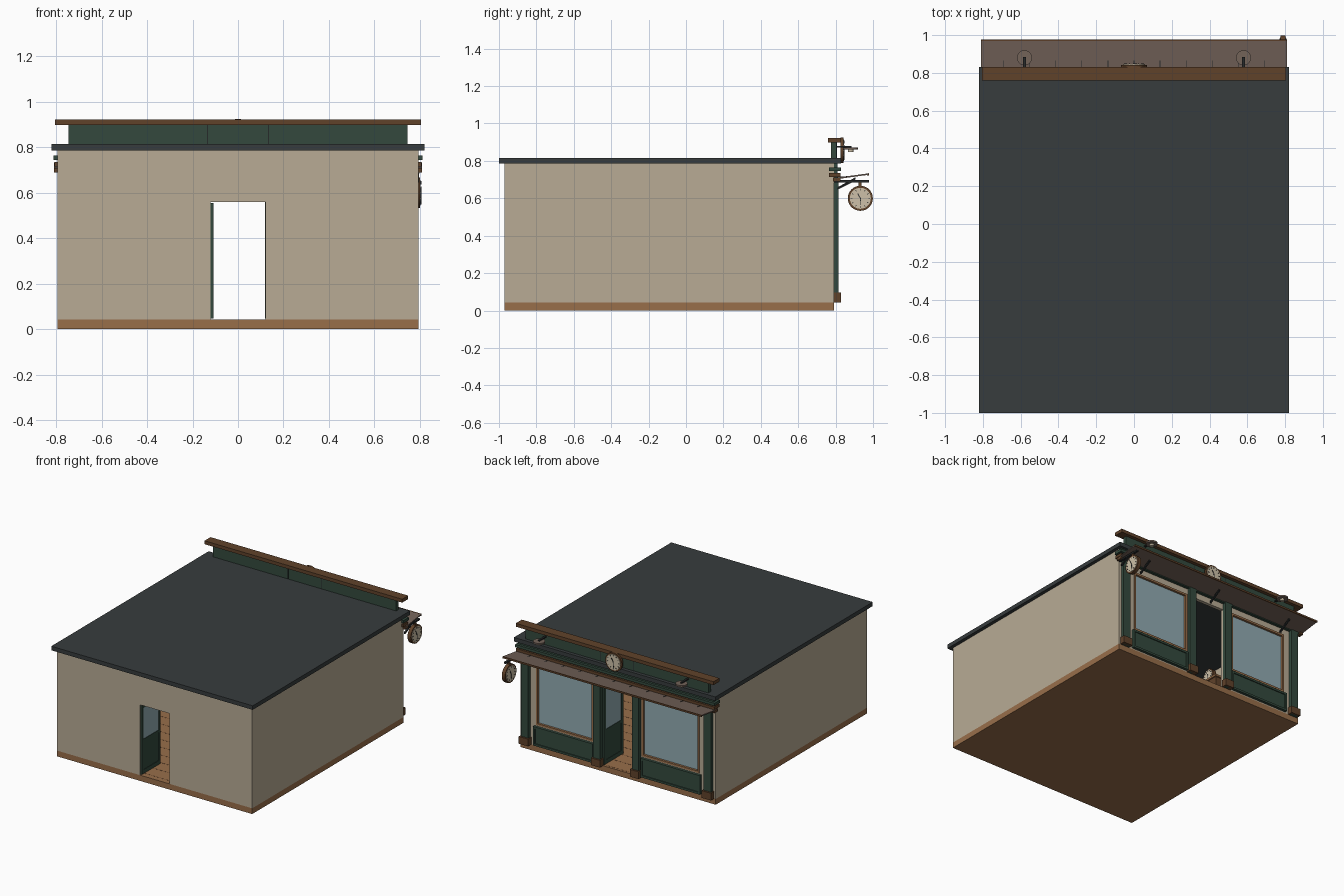
import bpy, bmesh, math
from mathutils import Matrix, Vector

if "Cube" in bpy.data.objects:
    bpy.data.objects.remove(bpy.data.objects["Cube"])


def material(name, *rgb):
    lin = [(c / 255 / 12.92 if c < 11 else ((c / 255 + 0.055) / 1.055) ** 2.4) for c in rgb]
    m = bpy.data.materials.new(name)
    m.use_nodes = True
    m.diffuse_color = (*lin, 1)
    m.node_tree.nodes["Principled BSDF"].inputs["Base Color"].default_value = (*lin, 1)
    return m


plaster = material("cream plaster", 184, 171, 149)
slate = material("slate roof", 55, 60, 61)
wood = material("floor wood", 152, 110, 74)
brown = material("dark brown wood", 96, 66, 42)
green = material("shopfront green", 51, 73, 61)
taupe = material("canopy taupe", 115, 99, 89)
glass = material("pale glass", 146, 171, 178)
iron = material("dark iron", 38, 41, 42)
ivory = material("clock ivory", 205, 192, 168)


def finish(name, bm, mat):
    bmesh.ops.recalc_face_normals(bm, faces=bm.faces)
    me = bpy.data.meshes.new(name)
    bm.to_mesh(me)
    bm.free()
    me.materials.append(mat)
    ob = bpy.data.objects.new(name, me)
    bpy.context.collection.objects.link(ob)
    return ob


def boxes(name, mat, *spans, mirror=False):
    """Each span is x0, x1, y0, y1, z0, z1; mirror repeats it across x."""
    bm = bmesh.new()
    both = list(spans)
    if mirror:
        both += [(-b, -a, *rest) for a, b, *rest in spans]
    for x0, x1, y0, y1, z0, z1 in both:
        m = Matrix.Translation(((x0 + x1) / 2, (y0 + y1) / 2, (z0 + z1) / 2))
        bmesh.ops.create_cube(bm, size=1, matrix=m @ Matrix.Diagonal((x1 - x0, y1 - y0, z1 - z0, 1)))
    return finish(name, bm, mat)


def extrude_x(name, mat, x0, x1, profile):
    """Extrude a y,z profile along x."""
    bm = bmesh.new()
    f = bm.faces.new([bm.verts.new((x0, y, z)) for y, z in profile])
    new = bmesh.ops.extrude_face_region(bm, geom=[f])["geom"]
    bmesh.ops.translate(bm, vec=(x1 - x0, 0, 0), verts=[v for v in new if isinstance(v, bmesh.types.BMVert)])
    return finish(name, bm, mat)


def disc(name, mat, frame, r1, depth, z=0, r2=None, sides=32):
    bm = bmesh.new()
    bmesh.ops.create_cone(bm, cap_ends=True, segments=sides, radius1=r1, radius2=r1 if r2 is None else r2,
                          depth=depth, matrix=frame @ Matrix.Translation((0, 0, z)))
    ob = finish(name, bm, mat)
    bpy.ops.object.select_all(action="DESELECT")
    ob.select_set(True)
    bpy.context.view_layer.objects.active = ob
    bpy.ops.object.shade_smooth_by_angle(angle=math.radians(35))
    return ob


def clock(name, centre, normal, r, thick, double=False):
    """Round clock; local z is the face normal and local y is up."""
    n = Vector(normal)
    for side, d in enumerate([n, -n] if double else [n]):
        up = Vector((0, 0, 1))
        rot = Matrix((up.cross(d), up, d)).transposed().to_4x4()
        frame = Matrix.Translation(centre) @ rot
        if side == 0:
            disc(name + "_case", brown, frame, r, thick)
        disc(f"{name}_dial_{side}", ivory, frame, r * 0.84, 0.006, thick / 2)
        bm = bmesh.new()
        # hour marks, then two hands
        marks = [(i * 30, r * 0.7, r * 0.13, r * 0.05) for i in range(12)]
        marks += [(-28, r * 0.2, r * 0.5, r * 0.07), (175, r * 0.25, r * 0.6, r * 0.05)]
        for ang, off, length, width in marks:
            m = frame @ Matrix.Rotation(-math.radians(ang), 4, "Z")
            m = m @ Matrix.Translation((0, off, thick / 2 + 0.004))
            bmesh.ops.create_cube(bm, size=1, matrix=m @ Matrix.Diagonal((width, length, 0.003, 1)))
        finish(f"{name}_marks_{side}", bm, iron)


# Floor, roof and plain walls
boxes("floor_slab", wood, (-.795, .795, -.97, .79, 0, .042))
boxes("floor_board_gaps", brown, *[(-.77, .77, -.93 + i * .1, -.926 + i * .1, .042, .0425) for i in range(18)])
boxes("roof", slate, (-.82, .82, -1, .83, .785, .815))
boxes("side_walls", plaster, (.77, .795, -.97, .79, .042, .785), mirror=True)
boxes("rear_wall", plaster, (.12, .77, -.97, -.945, .042, .785), mirror=True)
boxes("rear_door_lintel", plaster, (-.12, .12, -.97, -.945, .56, .785))

# Shopfront wall around the windows and doorway
boxes("shop_wall_piers", plaster, (.13, .2, .765, .79, .042, .785), (.66, .77, .765, .79, .042, .785),
      (.2, .66, .765, .79, .042, .21), (.2, .66, .765, .79, .64, .785), mirror=True)
boxes("shop_door_lintel", plaster, (-.13, .13, .765, .79, .65, .785))
boxes("window_glass", glass, (.2, .66, .775, .781, .2, .65), mirror=True)
boxes("window_frames", wood, (.195, .21, .77, .797, .2, .65), (.65, .665, .77, .797, .2, .65),
      (.195, .665, .77, .797, .2, .213), (.195, .665, .77, .797, .635, .65), mirror=True)
boxes("stall_riser_panels", green, (.195, .68, .79, .803, .05, .19), mirror=True)
boxes("stall_riser_rails", green, (.195, .68, .803, .81, .05, .065), (.195, .68, .803, .81, .175, .19),
      (.195, .21, .803, .81, .065, .175), (.665, .68, .803, .81, .065, .175), mirror=True)

# Pilasters with blocks at foot and head
pilasters = [(.13, .185), (.715, .775)]
boxes("pilasters", green, *[(a, b, .785, .815, .042, .735) for a, b in pilasters], mirror=True)
boxes("pilaster_feet", brown, *[(a - .008, b + .008, .785, .828, .042, .095) for a, b in pilasters], mirror=True)

# Fascia, mouldings and signboard
boxes("fascia", green, (-.795, .795, .785, .81, .695, .785))
boxes("lower_moulding", brown, (-.808, .808, .765, .825, .715, .735))
boxes("middle_moulding", green, (-.812, .812, .765, .828, .745, .765))
boxes("signboard", green, (-.745, .745, .775, .805, .815, .9))
boxes("signboard_joints", iron, *[(x - .002, x + .002, .774, .806, .815, .9) for x in (-.135, .135)])
boxes("signboard_cap", brown, (-.805, .805, .76, .83, .898, .923))
boxes("fascia_end_blocks", brown, (.785, .81, .785, .825, .69, .71), mirror=True)

# Canopy rising outward, with ribs and struts
extrude_x("canopy", taupe, -.81, .81, [(.79, .7), (.972, .725), (.972, .733), (.79, .708)])
extrude_x("canopy_edge", brown, -.81, .81, [(.97, .72), (.978, .721), (.978, .734), (.97, .733)])
for i in range(11):
    x = -.69 + i * .138
    extrude_x(f"canopy_rib_{i}", iron, x - .002, x + .002, [(.82, .706), (.88, .714), (.88, .719), (.82, .716)])
for i, x in enumerate((-.62, 0, .62)):
    extrude_x(f"canopy_strut_{i}", iron, x - .006, x + .006, [(.81, .645), (.905, .7), (.905, .712), (.81, .658)])

# Lamps over the signboard
for side, x in (("left", .58), ("right", -.58)):
    boxes(f"{side}_lamp_arm", iron, (x - .007, x + .007, .805, .885, .872, .88))
    at = Matrix.Translation((x, .88, .866))
    disc(f"{side}_lamp_shade", taupe, at, .04, .012)
    disc(f"{side}_lamp_bulb", ivory, at, .015, .014, z=-.012, sides=16)

# Clocks: one over the signboard, one hanging at the corner
clock("sign_clock", (0, .835, .857), (0, 1, 0), .068, .016)
boxes("hanging_clock_arm", iron, (.782, .798, .79, .978, .685, .697))
extrude_x("hanging_clock_strut", iron, .784, .796, [(.81, .645), (.895, .688), (.885, .692), (.81, .656)])
boxes("hanging_clock_hook", brown, (.784, .796, .922, .938, .66, .688))
clock("hanging_clock", (.788, .932, .6), (1, 0, 0), .067, .026, double=True)


# Open doors, glazed above and panelled below
def door(name, x0, x1, y0, y1, top):
    mid = .3
    boxes(name + "_frame", green, (x0, x1, y0, y0 + .022, .046, top), (x0, x1, y1 - .022, y1, .046, top),
          (x0, x1, y0, y1, top - .025, top), (x0, x1, y0, y1, mid - .02, mid), (x0, x1, y0, y1, .046, .075))
    boxes(name + "_panel", green, (x0 + .003, x1 - .003, y0, y1, .05, mid))
    boxes(name + "_glass", glass, (x0 + .003, x1 - .003, y0 + .01, y1 - .01, mid, top - .01))


door("rear_door", -.12, -.108, -.965, -.745, .555)
door("shop_door", .118, .13, .56, .785, .645)

# Counter with small clocks inside
boxes("counter", brown, (-.5, -.24, .05, .58, .042, .26))
boxes("counter_top", wood, (-.51, -.23, .04, .59, .26, .275))
clock("counter_clock", (-.28, .47, .325), (1, 0, 0), .05, .03, double=True)
clock("spare_counter_clock", (-.3, .3, .325), (1, 0, 0), .05, .03, double=True)
